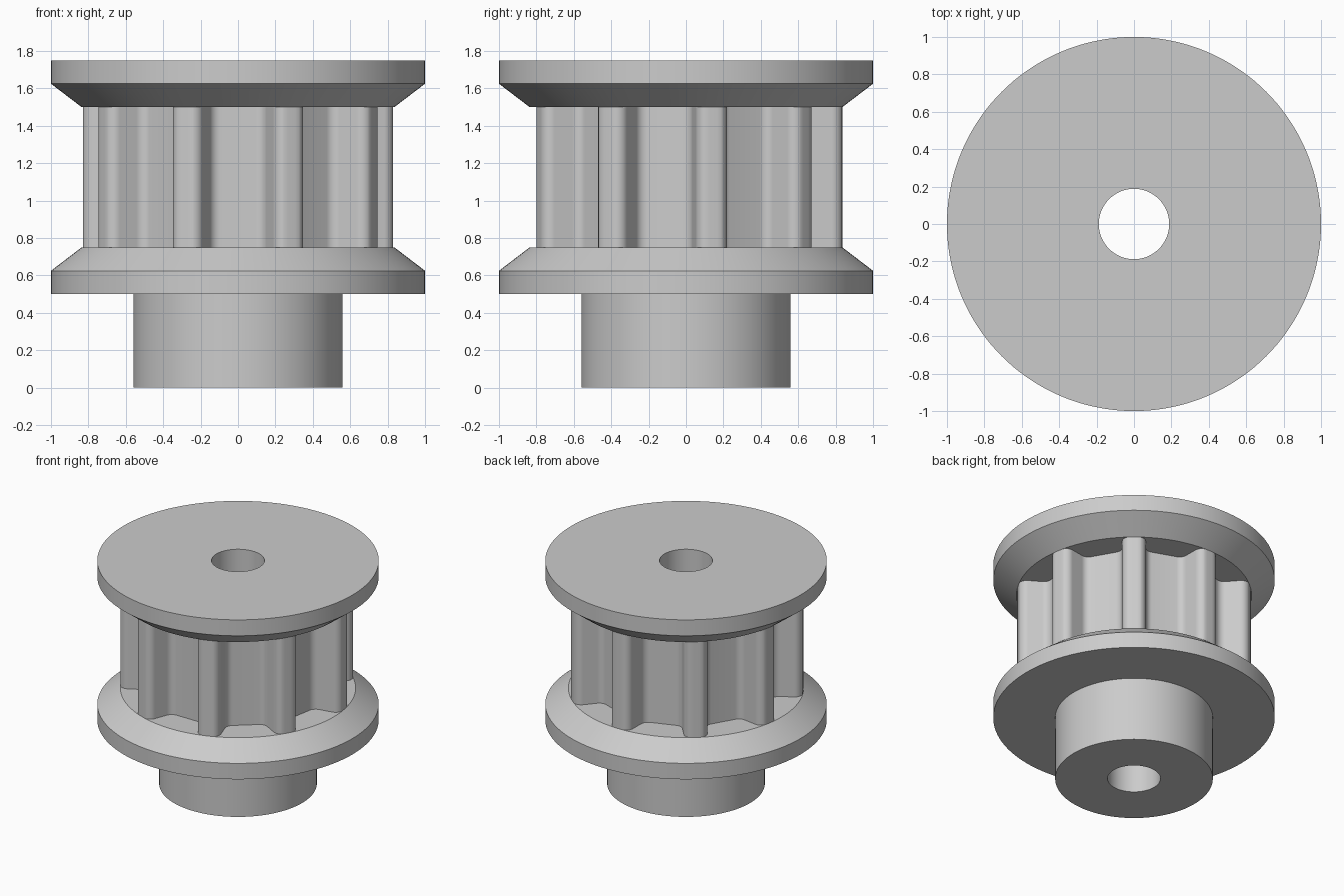
import bpy, bmesh
from math import sin, cos, pi, radians, asin, sqrt
from mathutils import Vector, Matrix

cube = bpy.data.objects.get("Cube")
if cube:
    bpy.data.objects.remove(cube, do_unlink=True)

BORE, HUB, RIM, TOOTH_R = 0.188, 0.56, 1.0, 0.836
GROOVE_HALF, GROOVE_DEPTH = 0.245, 0.174
TEETH, STEPS = 9, 144

grey = bpy.data.materials.new("plain grey")
grey.use_nodes = True
grey.diffuse_color = (0.6, 0.6, 0.6, 1)
grey.node_tree.nodes["Principled BSDF"].inputs["Base Color"].default_value = (0.6, 0.6, 0.6, 1)


def finish(name, bm):
    bmesh.ops.recalc_face_normals(bm, faces=bm.faces[:])
    mesh = bpy.data.meshes.new(name)
    bm.to_mesh(mesh)
    bm.free()
    mesh.materials.append(grey)
    obj = bpy.data.objects.new(name, mesh)
    bpy.context.collection.objects.link(obj)
    bpy.ops.object.select_all(action='DESELECT')
    obj.select_set(True)
    bpy.context.view_layer.objects.active = obj
    bpy.ops.object.shade_smooth_by_angle(angle=radians(30))
    return obj


def lathe(name, profile):
    """Spin a closed (radius, height) profile around z."""
    bm = bmesh.new()
    verts = [bm.verts.new((r, 0, z)) for r, z in profile]
    edges = [bm.edges.new((a, b)) for a, b in zip(verts, verts[1:] + verts[:1])]
    bmesh.ops.spin(bm, geom=verts + edges, cent=(0, 0, 0), axis=(0, 0, 1),
                   angle=2 * pi, steps=STEPS, use_merge=True)
    bmesh.ops.remove_doubles(bm, verts=bm.verts[:], dist=1e-5)
    return finish(name, bm)


def groove_half():
    """Half a belt groove as (offset, depth): rounded shoulder, flank, rounded root."""
    rx, ry, n = GROOVE_HALF / 4, GROOVE_DEPTH * 0.345, 8
    root_x = GROOVE_HALF * 0.383
    turns = [radians(70 * i / n) for i in range(n + 1)]
    shoulder = [(GROOVE_HALF - rx * sin(a), ry - ry * cos(a)) for a in turns]
    root = [(root_x + rx * sin(a), GROOVE_DEPTH - ry + ry * cos(a)) for a in reversed(turns)]
    return shoulder + root


def toothed_outline():
    half = groove_half()
    groove = [(-x, d) for x, d in half] + [(x, d) for x, d in reversed(half)]
    plane = sqrt(TOOTH_R ** 2 - GROOVE_HALF ** 2)
    edge = asin(GROOVE_HALF / TOOTH_R)
    pitch = 2 * pi / TEETH
    points = []
    for k in range(TEETH):
        turn = Matrix.Rotation(k * pitch, 3, 'Z')
        points += [turn @ Vector((x, d - plane, 0)) for x, d in groove]
        # Curved land between this groove and the next
        for i in range(1, 4):
            a = k * pitch + edge + (pitch - 2 * edge) * i / 4
            points.append(Vector((TOOTH_R * sin(a), -TOOTH_R * cos(a), 0)))
    return points


def toothed_ring(name, bottom, top):
    bm = bmesh.new()
    circle = [Vector((BORE * cos(2 * pi * i / STEPS), BORE * sin(2 * pi * i / STEPS), 0))
              for i in range(STEPS)]
    edges = []
    for loop in (toothed_outline(), circle):
        verts = [bm.verts.new(p + Vector((0, 0, bottom))) for p in loop]
        edges += [bm.edges.new((a, b)) for a, b in zip(verts, verts[1:] + verts[:1])]
    bmesh.ops.triangle_fill(bm, edges=edges, use_beauty=True)
    lifted = bmesh.ops.extrude_face_region(bm, geom=bm.faces[:], use_keep_orig=True)
    moved = [g for g in lifted["geom"] if isinstance(g, bmesh.types.BMVert)]
    bmesh.ops.translate(bm, verts=moved, vec=(0, 0, top - bottom))
    return finish(name, bm)


# Hub below the pulley
lathe("hub", [(BORE, 0), (HUB, 0), (HUB, 0.5), (BORE, 0.5)])

# Two mirrored flanges with conical inner sides
for name, base, way in (("lower_flange", 0.5, 1), ("upper_flange", 1.75, -1)):
    lathe(name, [(r, base + way * h) for r, h in
                 ((BORE, 0), (RIM, 0), (RIM, 0.125), (TOOTH_R, 0.25), (BORE, 0.25))])

# Belt teeth between the flanges
toothed_ring("toothed_ring", 0.75, 1.5)
